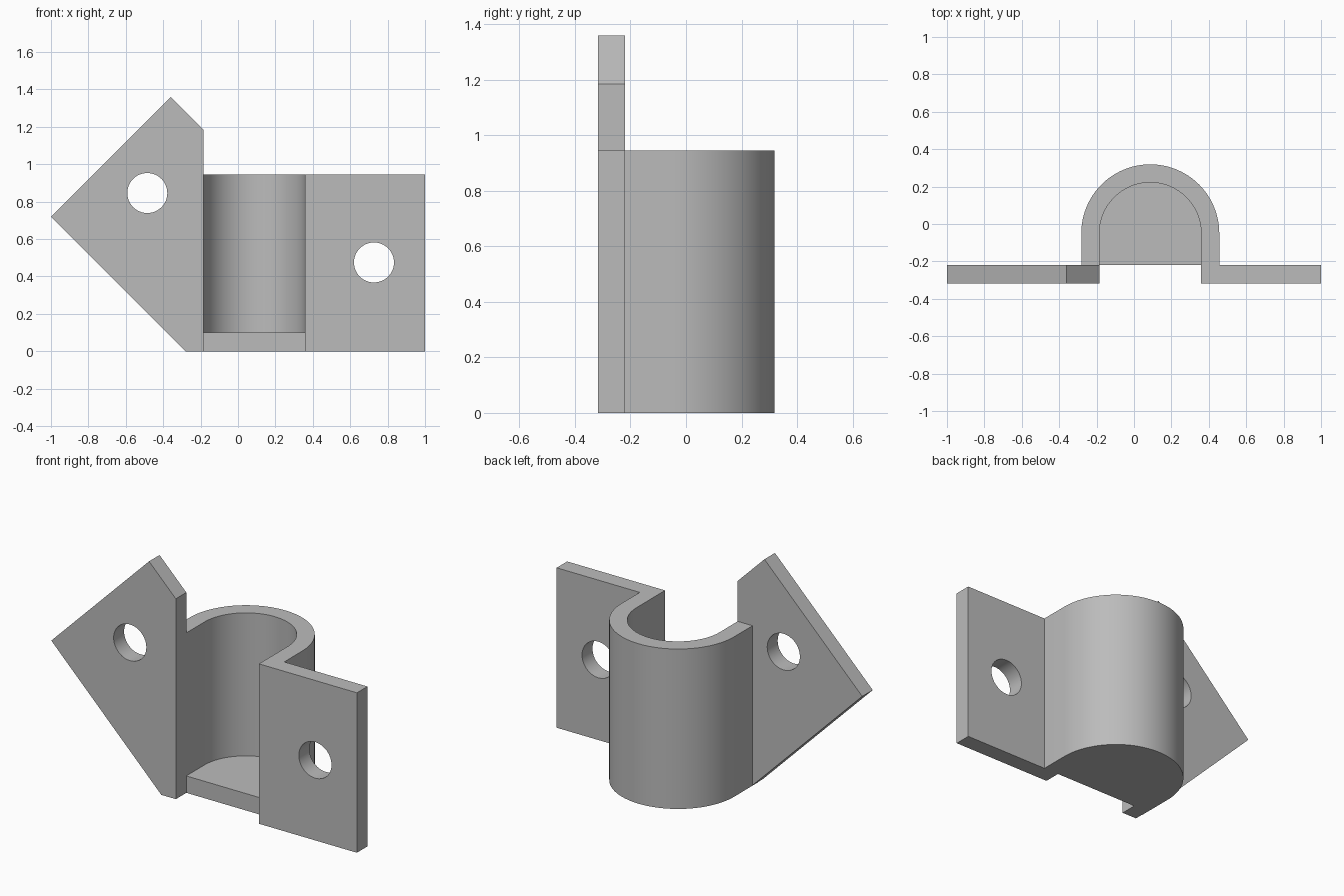
import bpy, bmesh, math
from mathutils import Matrix

if "Cube" in bpy.data.objects:
    bpy.data.objects.remove(bpy.data.objects["Cube"])

FRONT, BACK = -0.317, -0.219        # mounting plate faces
CX, CY = 0.087, -0.05               # axis of the cradle
R_OUT, R_IN = 0.369, 0.272
HEIGHT, FLOOR = 0.946, 0.1
HOLE = 0.107

grey = bpy.data.materials.new("plain grey")
grey.use_nodes = True
grey.diffuse_color = (0.5, 0.5, 0.5, 1)
grey.node_tree.nodes["Principled BSDF"].inputs["Base Color"].default_value = (0.5, 0.5, 0.5, 1)


def prism(name, outline, vector):
    """Solid made by sweeping a closed outline along a vector."""
    bm = bmesh.new()
    face = bm.faces.new([bm.verts.new(p) for p in outline])
    swept = bmesh.ops.extrude_face_region(bm, geom=[face])["geom"]
    bmesh.ops.translate(bm, vec=vector, verts=[v for v in swept if isinstance(v, bmesh.types.BMVert)])
    bmesh.ops.recalc_face_normals(bm, faces=bm.faces)
    mesh = bpy.data.meshes.new(name)
    bm.to_mesh(mesh)
    bm.free()
    mesh.materials.append(grey)
    obj = bpy.data.objects.new(name, mesh)
    bpy.context.collection.objects.link(obj)
    return obj


def arc(radius, start, end, steps=48):
    angles = [start + (end - start) * i / steps for i in range(steps + 1)]
    return [(CX + radius * math.cos(a), CY + radius * math.sin(a), 0) for a in angles]


def combine(target, tool, operation):
    mod = target.modifiers.new(operation.lower(), "BOOLEAN")
    mod.operation, mod.solver, mod.object = operation, "EXACT", tool
    bpy.context.view_layer.objects.active = target
    bpy.ops.object.modifier_apply(modifier=mod.name)
    bpy.data.objects.remove(tool)


# U-shaped cradle wall running into the right-hand flange
inner_l, inner_r = CX - R_IN, CX + R_IN
outer_l, outer_r = CX - R_OUT, CX + R_OUT
lap = (FRONT + BACK) / 2
outline = [(inner_l, lap, 0), (outer_l, lap, 0)]
outline += arc(R_OUT, math.pi, 0)
outline += [(outer_r, BACK, 0), (1, BACK, 0), (1, FRONT, 0), (inner_r, FRONT, 0)]
outline += arc(R_IN, 0, math.pi)
bracket = prism("clamp_bracket", outline, (0, 0, HEIGHT))

# Half-round floor, lapped into the wall
mid = (R_OUT + R_IN) / 2
floor = prism("floor", [(CX - mid, BACK, 0)] + arc(mid, math.pi, 0) + [(CX + mid, BACK, 0)],
              (0, 0, FLOOR))
combine(bracket, floor, "UNION")

# Tilted square plate, trimmed at the cradle opening and at the base
plate_outline = [(inner_l, 0), (-0.28, 0), (-1, 0.72), (-0.36, 1.36), (inner_l, 1.185)]
plate = prism("tilted_plate", [(x, FRONT, z) for x, z in plate_outline], (0, BACK - FRONT, 0))
combine(bracket, plate, "UNION")

# Bolt holes through both plates
for x, z in ((-0.485, 0.846), (0.727, 0.475)):
    ring = [(x + HOLE * math.cos(i * math.tau / 48), FRONT - 0.05, z + HOLE * math.sin(i * math.tau / 48))
            for i in range(48)]
    combine(bracket, prism("bolt_hole", ring, (0, 0.2, 0)), "DIFFERENCE")

bpy.ops.object.select_all(action="DESELECT")
bracket.select_set(True)
bpy.context.view_layer.objects.active = bracket
bpy.ops.object.shade_smooth_by_angle(angle=math.radians(30))
